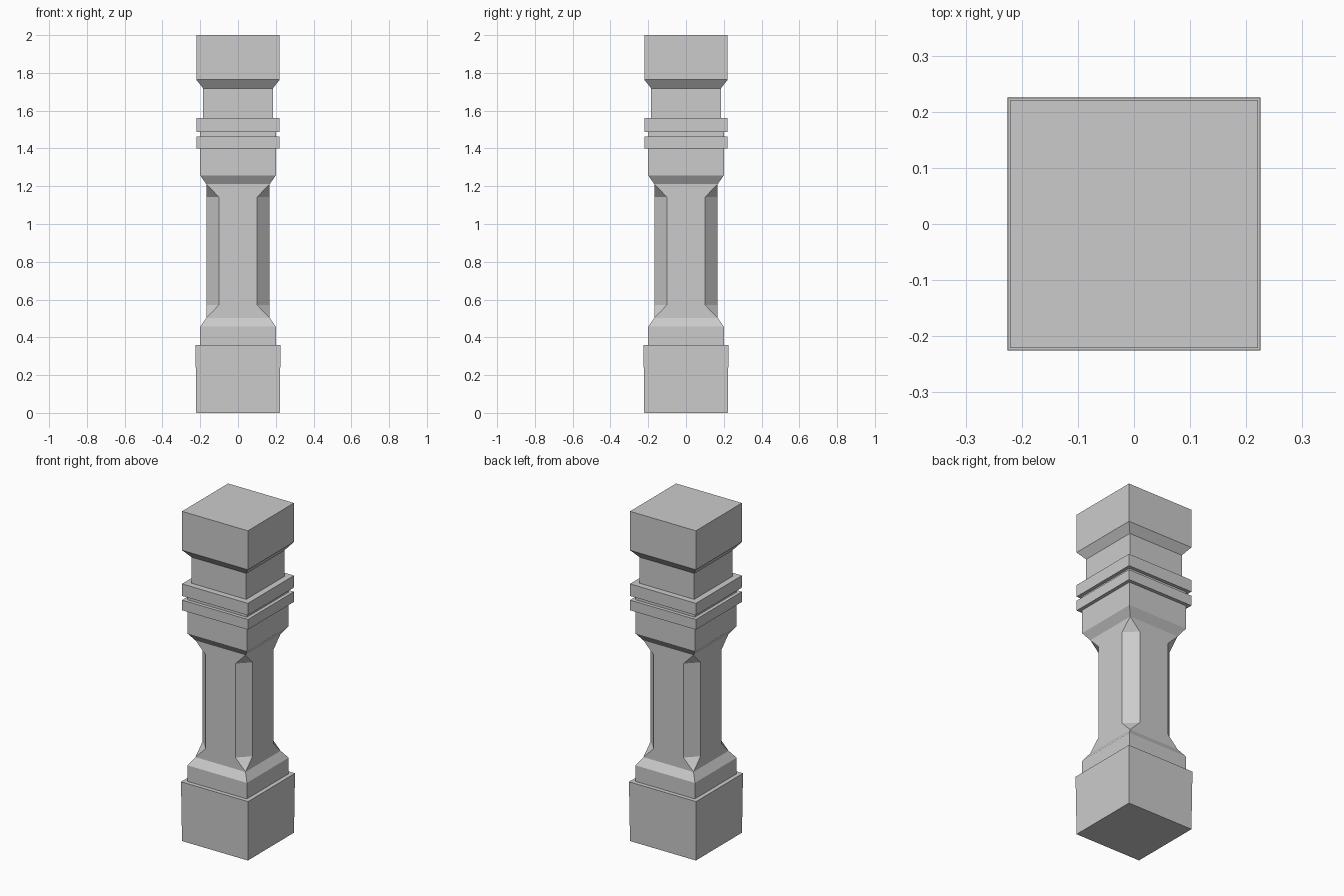
import bpy, bmesh

if "Cube" in bpy.data.objects:
    bpy.data.objects.remove(bpy.data.objects["Cube"])

# Square post profile: (height, half width, corner cut)
PROFILE = [
    # plinth, very slightly wider at its top
    (0.0, 0.221, 0), (0.36, 0.225, 0),
    # foot and its sloped shoulder
    (0.36, 0.20, 0), (0.457, 0.20, 0), (0.503, 0.168, 0),
    # shaft with stopped corner chamfers
    (0.572, 0.168, 0.068), (1.142, 0.168, 0.068), (1.211, 0.168, 0),
    # upper shoulder
    (1.257, 0.20, 0), (1.40, 0.20, 0),
    # twin collars
    (1.40, 0.221, 0), (1.462, 0.221, 0), (1.462, 0.20, 0), (1.487, 0.20, 0),
    (1.487, 0.221, 0), (1.56, 0.221, 0),
    # neck and flared head block
    (1.56, 0.184, 0), (1.718, 0.184, 0), (1.764, 0.221, 0), (2.0, 0.221, 0),
]


def ring(bm, z, w, cut):
    """Square ring with two points at each corner, 'cut' apart along each side."""
    i = w - cut
    pts = [(w, -i), (w, i), (i, w), (-i, w), (-w, i), (-w, -i), (-i, -w), (i, -w)]
    return [bm.verts.new((x, y, z)) for x, y in pts]


# Loft the rings, cap the ends, and merge the uncut corners
bm = bmesh.new()
rings = [ring(bm, *p) for p in PROFILE]
for a, b in zip(rings, rings[1:]):
    for k in range(8):
        n = (k + 1) % 8
        bm.faces.new((a[k], a[n], b[n], b[k]))
bm.faces.new(rings[0][::-1])
bm.faces.new(rings[-1])
bmesh.ops.remove_doubles(bm, verts=bm.verts[:], dist=1e-5)
bmesh.ops.recalc_face_normals(bm, faces=bm.faces[:])

mesh = bpy.data.meshes.new("baluster_post")
bm.to_mesh(mesh)
bm.free()
bpy.context.collection.objects.link(bpy.data.objects.new("baluster_post", mesh))
